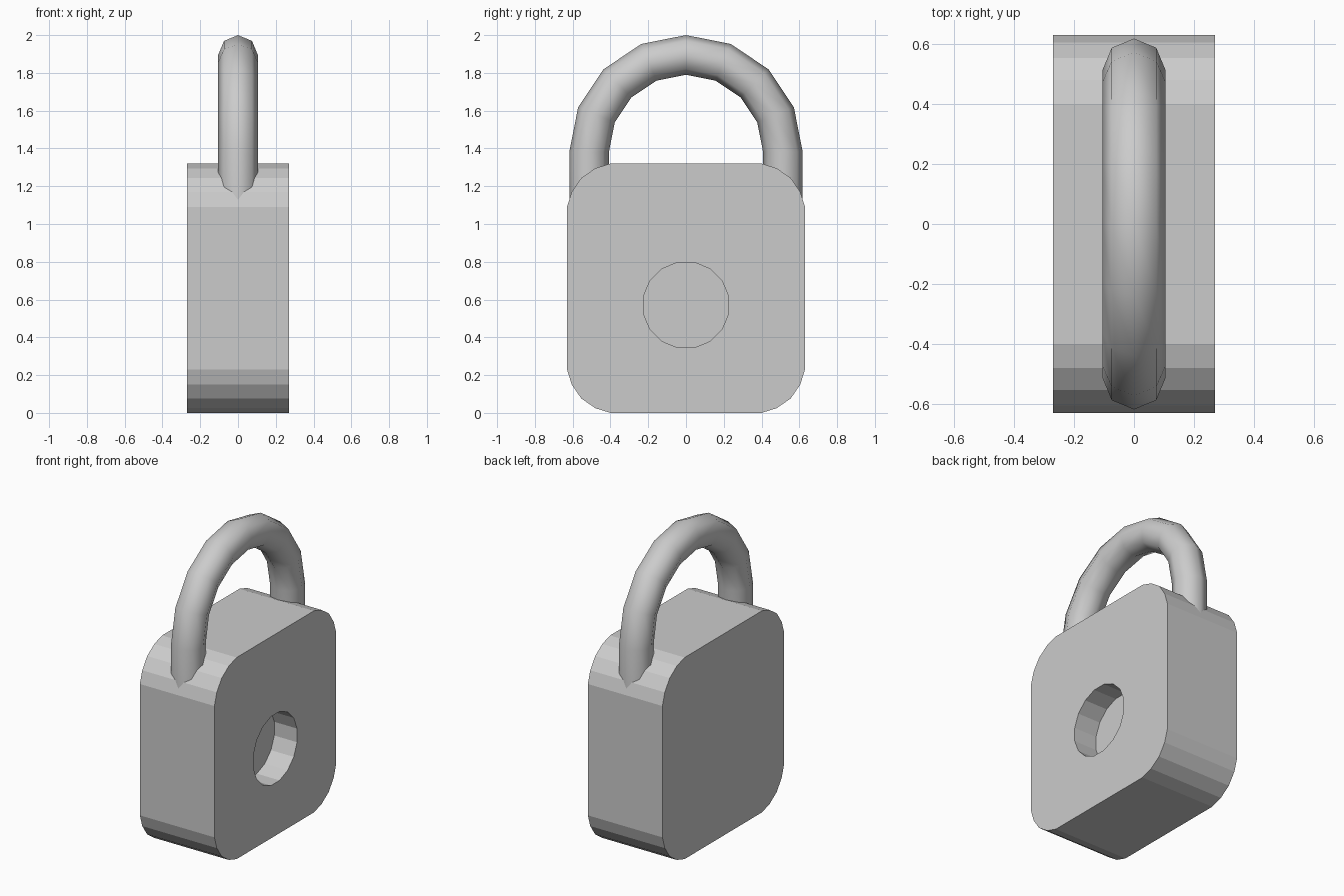
import bpy, bmesh
from math import sin, cos, pi

if "Cube" in bpy.data.objects:
    bpy.data.objects.remove(bpy.data.objects["Cube"])


def make_object(name, bm, smooth=False):
    bmesh.ops.recalc_face_normals(bm, faces=bm.faces[:])
    for f in bm.faces:
        f.smooth = smooth and len(f.verts) == 4
    mesh = bpy.data.meshes.new(name)
    bm.to_mesh(mesh)
    bm.free()
    obj = bpy.data.objects.new(name, mesh)
    bpy.context.collection.objects.link(obj)
    return obj


def loft(rings):
    """Skin a list of equal rings and cap both ends."""
    bm = bmesh.new()
    loops = [[bm.verts.new(p) for p in ring] for ring in rings]
    n = len(loops[0])
    for a, b in zip(loops, loops[1:]):
        for i in range(n):
            j = (i + 1) % n
            bm.faces.new((a[i], a[j], b[j], b[i]))
    bm.faces.new(loops[0])
    bm.faces.new(loops[-1])
    return bm


def prism(profile, x0, x1):
    """Extrude a (y, z) outline along x."""
    return loft([[(x, y, z) for y, z in profile] for x in (x0, x1)])


# Body: rounded block
HALF_W, HEIGHT, HALF_D = 0.63, 1.32, 0.27
corner = [(0.23, 0), (0.15, 0.025), (0.076, 0.076), (0.025, 0.15), (0, 0.23)]
quarter = [(HALF_W - a, b) for a, b in corner]
right = quarter + [(y, HEIGHT - z) for y, z in reversed(quarter)]
outline = right + [(-y, z) for y, z in reversed(right)]
body = make_object("lock_body", prism(outline, -HALF_D, HALF_D))

# Round keyhole recess on the +x face
SIDES, R_HOLE = 16, 0.23
circle = [(R_HOLE * cos((i + 0.5) * 2 * pi / SIDES),
           0.571 + R_HOLE * sin((i + 0.5) * 2 * pi / SIDES)) for i in range(SIDES)]
cutter = make_object("keyhole_cutter", prism(circle, HALF_D - 0.165, HALF_D + 0.1))
cutter.hide_render = True
cutter.hide_viewport = True
cut = body.modifiers.new("keyhole", 'BOOLEAN')
cut.operation = 'DIFFERENCE'
cut.solver = 'EXACT'
cut.object = cutter

# Shackle: eight-sided tube, two legs joined by a half circle
R_ARC, R_TUBE, Z_ARC, Z_END = 0.513, 0.105, 1.382, 1.0
stations = [(0, Z_END)] + [(i * pi / 8, Z_ARC) for i in range(9)] + [(pi, Z_END)]
rings = []
for a, z0 in stations:
    ring = []
    for k in range(8):
        t = k * pi / 4
        r = R_ARC + R_TUBE * cos(t)
        ring.append((R_TUBE * sin(t), r * cos(a), z0 + r * sin(a)))
    rings.append(ring)
make_object("shackle", loft(rings), smooth=True)
